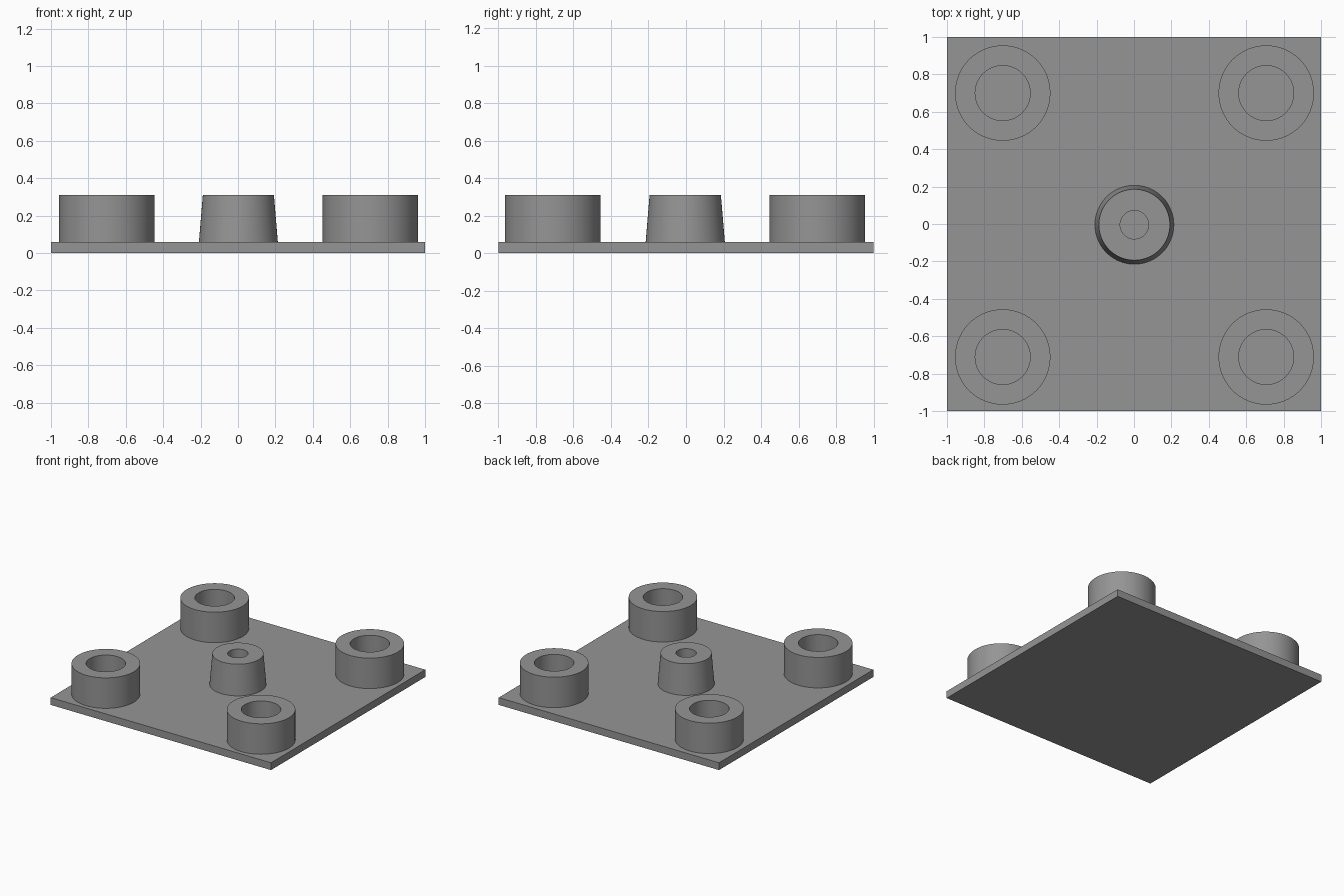
import bpy, bmesh, math

if "Cube" in bpy.data.objects:
    bpy.data.objects.remove(bpy.data.objects["Cube"])

PLATE_TOP, TOP, SEGMENTS = 0.06, 0.31, 64

grey = bpy.data.materials.new("mid grey")
grey.diffuse_color = (0.3, 0.3, 0.3, 1)
grey.use_nodes = True
grey.node_tree.nodes["Principled BSDF"].inputs["Base Color"].default_value = grey.diffuse_color


def add_object(name, bm):
    bmesh.ops.recalc_face_normals(bm, faces=bm.faces)
    mesh = bpy.data.meshes.new(name)
    bm.to_mesh(mesh)
    bm.free()
    mesh.materials.append(grey)
    obj = bpy.data.objects.new(name, mesh)
    bpy.context.collection.objects.link(obj)
    return obj


def add_tube(name, x, y, r_bottom, r_top, r_hole):
    """Lathe a wall with a bore that ends on the plate."""
    profile = [(r_bottom, PLATE_TOP), (r_top, TOP), (r_hole, TOP), (r_hole, PLATE_TOP)]
    bm = bmesh.new()
    rings = []
    for r, z in profile:
        rings.append([bm.verts.new((r * math.cos(2 * math.pi * i / SEGMENTS),
                                    r * math.sin(2 * math.pi * i / SEGMENTS), z))
                      for i in range(SEGMENTS)])
    for k in range(4):
        a, b = rings[k], rings[(k + 1) % 4]
        for i in range(SEGMENTS):
            j = (i + 1) % SEGMENTS
            bm.faces.new((a[i], a[j], b[j], b[i]))
    obj = add_object(name, bm)
    obj.location = (x, y, 0)
    bpy.ops.object.select_all(action='DESELECT')
    obj.select_set(True)
    bpy.context.view_layer.objects.active = obj
    bpy.ops.object.shade_smooth_by_angle(angle=math.radians(30))


# Square base plate
bm = bmesh.new()
bmesh.ops.create_cube(bm, size=1)
bmesh.ops.scale(bm, vec=(2, 2, PLATE_TOP), verts=bm.verts)
bmesh.ops.translate(bm, vec=(0, 0, PLATE_TOP / 2), verts=bm.verts)
add_object("base_plate", bm)

# Four straight corner sockets
for side, x in (("left", -0.702), ("right", 0.707)):
    for end, y in (("front", -0.711), ("back", 0.70)):
        add_tube(f"corner_socket_{end}_{side}", x, y, 0.255, 0.255, 0.147)

# Tapered centre socket
add_tube("centre_socket", 0.002, -0.004, 0.211, 0.19, 0.076)
